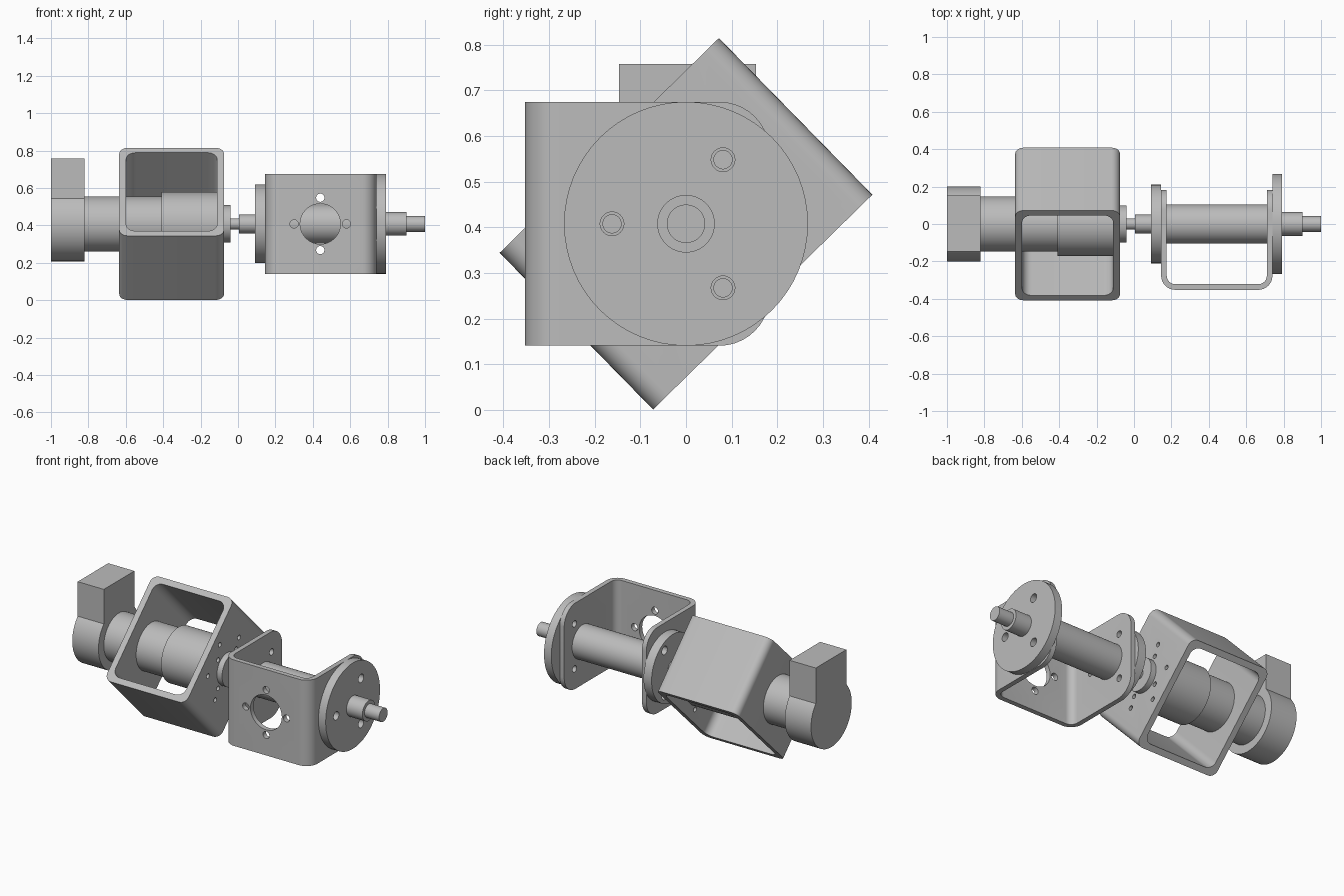
import bpy, bmesh, math
from mathutils import Vector, Matrix

cube = bpy.data.objects.get("Cube")
if cube:
    bpy.data.objects.remove(cube)

AXIS = 0.408                     # height of the common axis
TILT = math.radians(44.4)        # tilt of the box frame

grey = bpy.data.materials.new("plain_grey")
grey.use_nodes = True
grey.diffuse_color = (0.5, 0.5, 0.5, 1)
grey.node_tree.nodes["Principled BSDF"].inputs["Base Color"].default_value = (0.5, 0.5, 0.5, 1)


def make(name, bm):
    bmesh.ops.recalc_face_normals(bm, faces=bm.faces)
    mesh = bpy.data.meshes.new(name)
    bm.to_mesh(mesh)
    bm.free()
    mesh.materials.append(grey)
    obj = bpy.data.objects.new(name, mesh)
    bpy.context.collection.objects.link(obj)
    return obj


def spin(name, profile):
    """Solid of stacked cylinders along x: (start, end, radius)."""
    bm = bmesh.new()
    for a, b, r in profile:
        m = Matrix.Translation(((a + b) / 2, 0, AXIS)) @ Matrix.Rotation(math.pi / 2, 4, 'Y')
        bmesh.ops.create_cone(bm, cap_ends=True, segments=64, radius1=r, radius2=r,
                              depth=b - a, matrix=m)
    return make(name, bm)


def prism(name, x0, x1, y0, y1, depth, front_r, back_r):
    """Rounded rectangle in x-y, extruded symmetrically in z."""
    pts = []
    corners = [(x0, y0, 1, 1, 180, front_r), (x1, y0, -1, 1, 270, front_r),
               (x1, y1, -1, -1, 0, back_r), (x0, y1, 1, -1, 90, back_r)]
    for x, y, sx, sy, start, r in corners:
        steps = 8 if r else 0
        for i in range(steps + 1):
            a = math.radians(start + 90 * i / max(steps, 1))
            pts.append((x + sx * r + r * math.cos(a), y + sy * r + r * math.sin(a)))
    bm = bmesh.new()
    face = bm.faces.new([bm.verts.new((x, y, -depth / 2)) for x, y in pts])
    out = bmesh.ops.extrude_face_region(bm, geom=[face])
    bmesh.ops.translate(bm, vec=(0, 0, depth),
                        verts=[v for v in out["geom"] if isinstance(v, bmesh.types.BMVert)])
    return make(name, bm)


def holes(spots, r, start, end, along='X', centre=0.0):
    """Cutter of round pins at (angle, distance) spots about the axis."""
    bm = bmesh.new()
    for angle, dist in spots:
        p, q = dist * math.cos(math.radians(angle)), dist * math.sin(math.radians(angle))
        mid = (start + end) / 2
        if along == 'X':
            m = Matrix.Translation((mid, p, AXIS + q)) @ Matrix.Rotation(math.pi / 2, 4, 'Y')
        else:
            m = Matrix.Translation((centre + p, mid, AXIS + q)) @ Matrix.Rotation(math.pi / 2, 4, 'X')
        bmesh.ops.create_cone(bm, cap_ends=True, segments=32, radius1=r, radius2=r,
                              depth=end - start, matrix=m)
    return make("cutter", bm)


def cut(obj, cutter):
    mod = obj.modifiers.new("cut", 'BOOLEAN')
    mod.operation = 'DIFFERENCE'
    mod.solver = 'EXACT'
    mod.object = cutter
    bpy.context.view_layer.update()
    bpy.context.view_layer.objects.active = obj
    bpy.ops.object.modifier_apply(modifier=mod.name)
    bpy.data.objects.remove(cutter)


# Motor with its end housing and connector block
spin("motor_end_housing", [(-1, -0.82, 0.2)])
bm = bmesh.new()
bmesh.ops.create_cube(bm, size=1, matrix=Matrix.Translation((-0.91, 0.003, 0.583))
                      @ Matrix.Diagonal((0.18, 0.30, 0.35, 1)))
make("connector_block", bm)
spin("motor_body", [(-0.82, -0.41, 0.147)])
spin("gearbox", [(-0.41, -0.11, 0.17)])

# Tilted square frame around the motor
frame = prism("box_frame", -0.635, -0.075, -0.336, 0.336, 0.48, 0.045, 0.045)
inner = prism("cutter", -0.598, -0.112, -0.299, 0.299, 0.6, 0.05, 0.05)
for part in (frame, inner):
    part.location.z = AXIS
    part.rotation_euler.x = TILT
cut(frame, inner)
cut(frame, holes([(45 + 90 * i, 0.125) for i in range(4)], 0.014, -0.13, -0.05))
cut(frame, holes([(52 + 60 * i, 0.19) for i in range(6)], 0.014, -0.13, -0.05))

# Output flange and coupling shaft
spin("output_flange", [(-0.075, -0.04, 0.1)])
spin("coupling_shaft", [(-0.04, 0.005, 0.03), (0.005, 0.09, 0.05)])

# U bracket with rounded arm tips
bracket = prism("u_bracket", 0.145, 0.74, -0.352, 0.183, 0.534, 0.075, 0)
bracket.location.z = AXIS
bm = bmesh.new()
bm.from_mesh(bracket.data)
tips = [e for e in bm.edges if all(v.co.y > 0.18 for v in e.verts)
        and abs(e.verts[0].co.x - e.verts[1].co.x) > 0.1]
bmesh.ops.bevel(bm, geom=tips, offset=0.11, segments=10, profile=0.5, affect='EDGES')
bm.to_mesh(bracket.data)
bm.free()
hollow = prism("cutter", 0.175, 0.71, -0.322, 0.4, 0.7, 0.045, 0)
hollow.location.z = AXIS
cut(bracket, hollow)
cut(bracket, holes([(0, 0)], 0.108, -0.4, -0.25, 'Y', 0.44))
cut(bracket, holes([(90 * i, 0.14) for i in range(4)], 0.022, -0.4, -0.25, 'Y', 0.44))
bolts = [(60, 0.162), (180, 0.162), (300, 0.162)]
cut(bracket, holes(bolts, 0.02, 0.1, 0.8))

# Discs, cross tube and end shaft
for name, a, b, r in (("inner_disc", 0.09, 0.145, 0.21), ("outer_disc", 0.74, 0.79, 0.267)):
    disc = spin(name, [(a, b, r)])
    cut(disc, holes(bolts, 0.026, a - 0.02, b + 0.02))
spin("cross_tube", [(0.175, 0.71, 0.105)])
spin("end_shaft", [(0.79, 0.9, 0.063), (0.9, 1.0, 0.042)])

# Smooth round surfaces while keeping sharp edges
bpy.ops.object.select_all(action='DESELECT')
for obj in bpy.context.collection.objects:
    if obj.type == 'MESH' and grey.name in obj.data.materials:
        obj.select_set(True)
        bpy.context.view_layer.objects.active = obj
bpy.ops.object.shade_smooth_by_angle(angle=math.radians(30))
